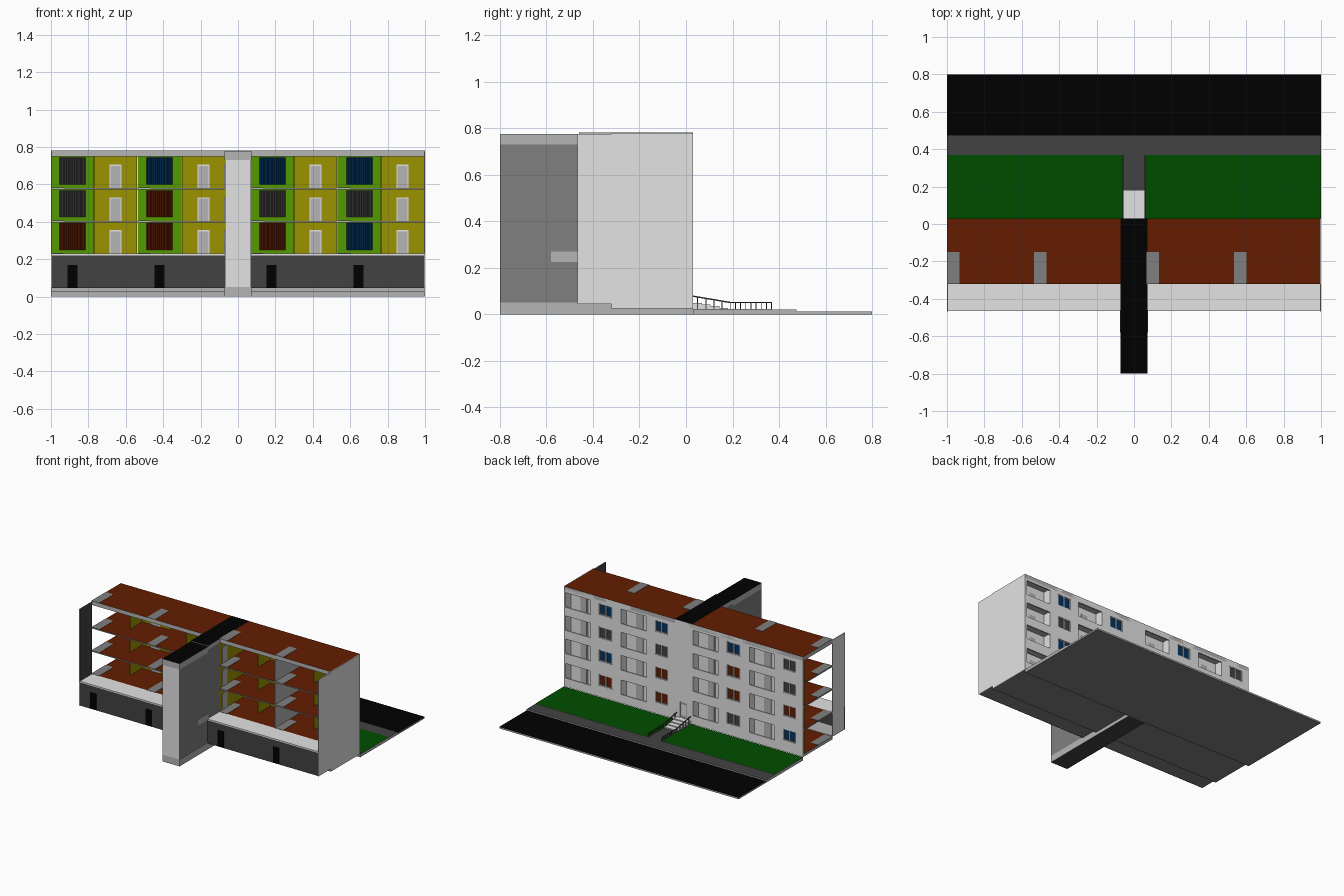
import bpy, bmesh
from mathutils import Vector

if "Cube" in bpy.data.objects:
    bpy.data.objects.remove(bpy.data.objects["Cube"])

# ---------- flat colours ----------
COLOURS = {
    "light_wall": (.77, .77, .77), "mid_grey": (.46, .46, .46),
    "stone_grey": (.215, .215, .215), "dark_grey": (.055, .055, .055),
    "black": (0, 0, 0), "grass": (0, .073, 0),
    "brick_red": (.125, .012, 0), "yellow": (.33, .29, 0),
    "lime": (.09, .32, 0), "blue": (0, .036, .125)}
NAMES = list(COLOURS)
MATS = []
for n, c in COLOURS.items():
    m = bpy.data.materials.new(n)
    m.diffuse_color = (*c, 1)
    m.use_nodes = True
    m.node_tree.nodes["Principled BSDF"].inputs["Base Color"].default_value = m.diffuse_color
    MATS.append(m)
DIRS = {"+x": (1, 0, 0), "-x": (-1, 0, 0), "+y": (0, 1, 0),
        "-y": (0, -1, 0), "+z": (0, 0, 1), "-z": (0, 0, -1)}


def box(x0, x1, y0, y1, z0, z1, colour, faces={}):
    return (x0, x1, y0, y1, z0, z1, colour, faces)


def part(name, boxes):
    """One object from boxes; faces={direction: colour} repaints sides."""
    bm = bmesh.new()
    for x0, x1, y0, y1, z0, z1, colour, faces in boxes:
        r = bmesh.ops.create_cube(bm, size=1)
        for v in r["verts"]:
            v.co = Vector(((x0 + x1) / 2 + v.co.x * (x1 - x0),
                           (y0 + y1) / 2 + v.co.y * (y1 - y0),
                           (z0 + z1) / 2 + v.co.z * (z1 - z0)))
        for f in {f for v in r["verts"] for f in v.link_faces}:
            f.normal_update()
            f.material_index = NAMES.index(colour)
            for d, c in faces.items():
                if f.normal.dot(Vector(DIRS[d])) > .9:
                    f.material_index = NAMES.index(c)
    return finish(name, bm)


def finish(name, bm):
    me = bpy.data.meshes.new(name)
    bm.to_mesh(me)
    bm.free()
    for m in MATS:
        me.materials.append(m)
    ob = bpy.data.objects.new(name, me)
    bpy.context.collection.objects.link(ob)
    return ob


HALVES = [(-1, -.07), (.07, .995)]
LEVELS = [.045, .23, .405, .58]
WINDOWS = [-.885, -.42, .185, .65]          # centres of the lime rooms
LOGGIAS = [-.655, -.185, .415, .88]         # centres of the yellow rooms
G, B, R = "dark_grey", "blue", "brick_red"
CURTAINS = [(B, R, G, G), (G, R, R, B), (R, R, G, B), (R, B, G, B)]
UNDER = {"-z": "stone_grey"}

# ---------- ground ----------
part("road", [box(-1, 1, .475, .8, 0, .012, "mid_grey", {"+z": "black", **UNDER})])
part("pavement", [box(-1, 1, .37, .475, 0, .021, "mid_grey", {"+z": G, **UNDER}),
                  box(-.06, .06, .03, .37, 0, .02, "mid_grey", {"+z": G, **UNDER})])
part("lawn", [box(a, b, .03, .37, 0, .023, "mid_grey", {"+z": "grass", **UNDER})
              for a, b in ((-1, -.06), (.06, 1))])

# ---------- entrance steps and railings ----------
part("entrance_steps", [box(-.055, .055, .03, .18 - i * .037, .02, .028 + i * .007, "light_wall")
                        for i in range(4)])
rails = []
for s in (-.058, .058):
    rails.append(box(s - .003, s + .003, .19, .37, .048, .053, G))
    for i in range(9):
        y = .19 + i * .0222
        rails.append(box(s - .002, s + .002, y - .002, y + .002, .02, .05, G))
    for i in range(4):
        y = .05 + i * .035
        rails.append(box(s - .002, s + .002, y - .002, y + .002, .02, .078 - (y - .03) * .17, G))
part("railing_posts", rails)
bm = bmesh.new()                              # sloping handrails
for s in (-.058, .058):
    r = bmesh.ops.create_cube(bm, size=1)
    for v in r["verts"]:
        y = .03 if v.co.y < 0 else .19
        v.co = (s + v.co.x * .006, y, .078 - (y - .03) * .17 + v.co.z * .006)
for f in bm.faces:
    f.material_index = NAMES.index(G)
finish("sloping_handrails", bm)

# ---------- floors and roof ----------
part("floor_slabs", [box(a, b, -.32, .02, z - .008, z, "mid_grey", {"+z": R})
                     for a, b in HALVES for z in LEVELS[1:]])
part("ground_slab", [box(a, b, -.32, .02, .025, .045, "mid_grey", {"+z": R, **UNDER})
                     for a, b in HALVES])
part("terrace_ground_slab", [box(a, b, -.46, -.32, .045, .05, "mid_grey", UNDER) for a, b in HALVES])
part("roof", [box(a, b, -.32, .03, .75, .78, "mid_grey", {"+z": R}) for a, b in HALVES])
part("floor_patches", [box(x, x + .066, -.321, -.15, z, z + .002, "stone_grey")
                       for x in (-1, -.535, .068, .535) for z in LEVELS + [.78]])

# ---------- ground floor front ----------
part("ground_floor_front", [box(a, b, -.463, -.457, .045, .222, G) for a, b in HALVES])
part("terrace_slab", [box(a, b, -.465, -.32, .22, .23, "light_wall") for a, b in HALVES])
part("cellar_doors", [box(x - .027, x + .027, -.466, -.46, .047, .17, "black")
                      for x in (-.885, -.42, .18, .645)])

# ---------- end walls (left end stays open behind its front panel) ----------
part("right_end_wall", [
    box(.995, 1, -.467, -.32, .045, .775, "light_wall", {"-x": G}),
    box(.995, 1, -.32, .03, .025, .78, "light_wall", {"-x": G})])
part("left_end_panel", [box(-1, -.995, -.467, -.32, .045, .775, "light_wall", {"+x": G})])

# ---------- back facade with openings ----------
holes = [(x - .055, x + .055, z + .065, z + .15) for x in WINDOWS for z in LEVELS]
holes += [(x - .105, x + .105, z + .045, z + .155) for x in LOGGIAS for z in LEVELS]
holes.append((-.03, .03, .05, .17))
cells = []
xs = sorted({-1, .995} | {round(v, 4) for h in holes for v in h[:2]})
for x0, x1 in zip(xs, xs[1:]):
    mid = (x0 + x1) / 2
    z = .025
    for h in sorted((h for h in holes if h[0] < mid < h[1]), key=lambda h: h[2]):
        cells.append(box(x0, x1, .02, .03, z, h[2], "light_wall"))
        z = h[3]
    cells.append(box(x0, x1, .02, .03, z, .779, "light_wall"))
part("back_facade", cells)
part("entrance_door", [box(-.03, .03, .018, .024, .05, .17, "mid_grey"),
                       box(-.018, .018, .024, .027, .07, .155, "light_wall")])

# ---------- rooms ----------
lime, panes, frames, loggia, doors = [], [], [], [], []
for x, column in zip(WINDOWS, CURTAINS):
    for z, c in zip(LEVELS, column):
        lime.append(box(x - .115, x + .115, .012, .016, z, z + .17, "lime"))
        panes.append(box(x - .055, x + .055, .016, .022, z + .065, z + .15, c))
        for dx in (-.052, 0, .052):
            frames.append(box(x + dx - .004, x + dx + .004, .02, .028, z + .065, z + .15, "mid_grey"))
        for dz in (.068, .147):
            frames.append(box(x - .055, x + .055, .02, .027, z + dz - .003, z + dz + .003, "mid_grey"))
for x in LOGGIAS:
    for z in LEVELS:
        loggia.append(box(x - .115, x + .115, -.045, -.04, z, z + .17, "light_wall", {"-y": "yellow"}))
        doors.append(box(x - .032, x + .032, -.049, -.036, z, z + .125, "light_wall"))
        doors.append(box(x - .027, x + .027, -.051, -.034, z, z + .119, "mid_grey"))
part("lime_room_walls", lime)
part("window_panes", panes)
part("window_frames", frames)
part("loggia_back_walls", loggia)
part("loggia_doors", doors)

# pleated curtains inside the rooms
bm = bmesh.new()
for x, column in zip(WINDOWS, CURTAINS):
    for z, c in zip(LEVELS, column):
        n, prev = 20, None
        for i in range(n + 1):
            px, py = x - .07 + .14 * i / n, .011 - .006 * (i % 2)
            cur = [bm.verts.new((px, py, z + .02)), bm.verts.new((px, py, z + .163))]
            if prev:
                f = bm.faces.new((prev[0], cur[0], cur[1], prev[1]))
                f.material_index = NAMES.index(c)
            prev = cur
finish("curtains", bm)

# partitions between rooms, and the long wall between two flats
part("partitions", [box(x - .003, x + .003, -.19, -.042, z, z + .17, "yellow", {"-x": "lime"})
                    for x in (-.77, -.3, .3, .765) for z in LEVELS])
part("loggia_side_walls", [box(x + d - .003, x + d + .003, -.042, .02, z, z + .17, "light_wall")
                           for x in LOGGIAS for d in (-.112, .112) for z in LEVELS])
part("party_wall", [box(.527, .533, -.32, .02, .045, .75, "mid_grey")])

# ---------- stair tower ----------
part("tower_shaft", [box(-.07, .07, -.8, -.46, .05, .73, "stone_grey", {"-y": "light_wall"})])
part("tower_base", [box(-.072, .072, -.8, .03, 0, .05, "mid_grey", {"-z": G})])
part("tower_cap", [box(-.072, .072, -.8, -.46, .73, .775, "mid_grey", {"+z": "black"})])
part("tower_link", [box(-.07, .07, -.46, -.32, .05, .75, "stone_grey")])
part("tower_core", [box(-.07, .07, -.32, .02, .05, .75, "yellow")])
part("tower_roof_strip", [box(-.072, .072, -.46, .03, .75, .781, "mid_grey", {"+z": "black"})])
part("tower_side_plates", [box(s * .071 - .003, s * .071 + .003, -.58, -.46, .225, .27, "mid_grey")
                           for s in (-1, 1)])
part("flat_entrance_doors", [box(s * .071 - .003, s * .071 + .003, -.29, -.23, z, z + .125, "mid_grey")
                             for s in (-1, 1) for z in LEVELS[1:]])
